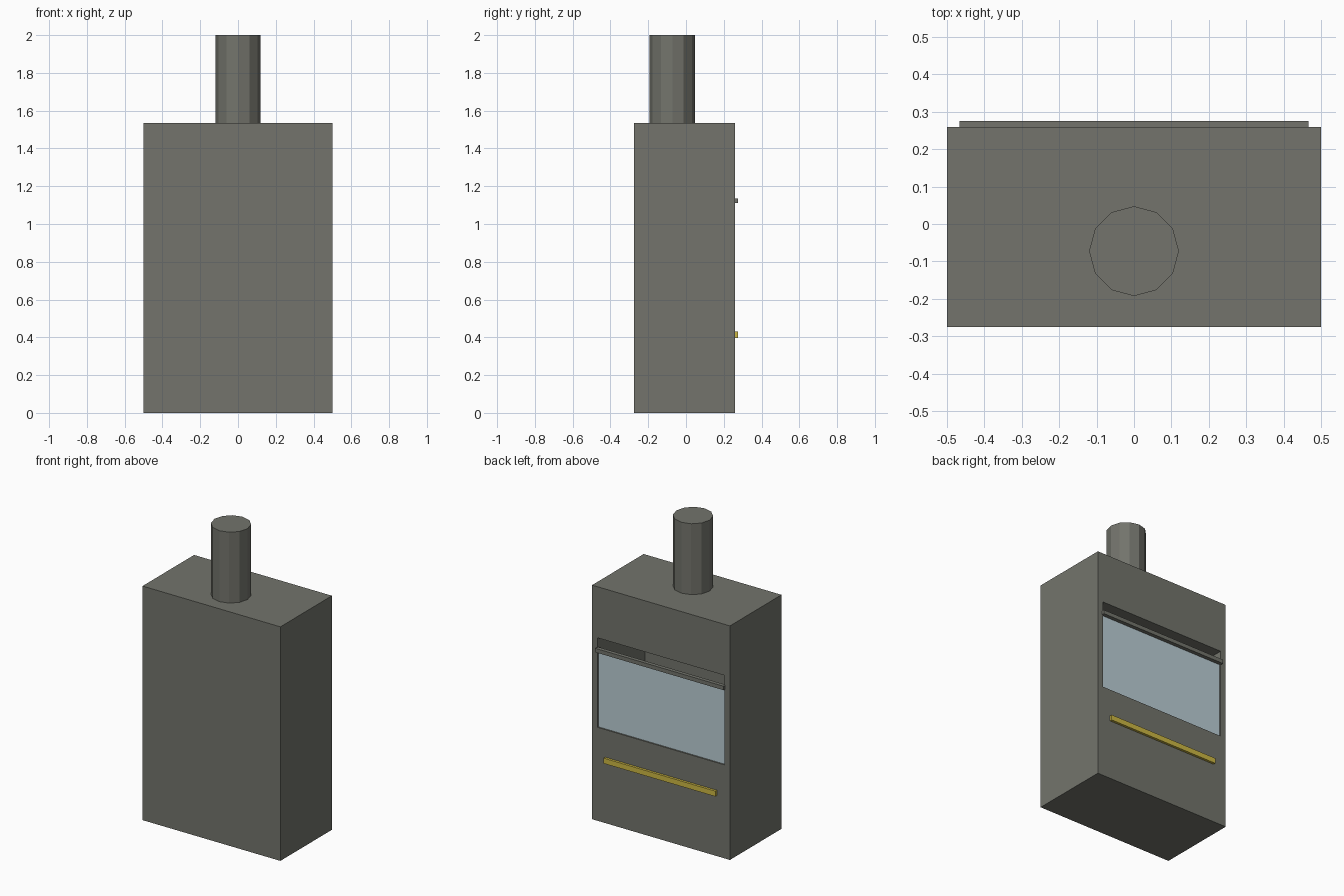
import bpy, bmesh

if "Cube" in bpy.data.objects:
    bpy.data.objects.remove(bpy.data.objects["Cube"])


def srgb(r, g, b):
    def lin(c):
        c /= 255
        return c / 12.92 if c <= 0.04045 else ((c + 0.055) / 1.055) ** 2.4
    return (lin(r), lin(g), lin(b), 1.0)


def material(name, rgb):
    m = bpy.data.materials.new(name)
    m.diffuse_color = srgb(*rgb)
    m.use_nodes = True
    m.node_tree.nodes["Principled BSDF"].inputs["Base Color"].default_value = m.diffuse_color
    return m


STEEL = material("warm grey metal", (115, 116, 108))
GLASS = material("pale blue glass", (187, 206, 213))
BRASS = material("brass", (205, 184, 68))


def finish(name, bm, mat):
    bmesh.ops.recalc_face_normals(bm, faces=bm.faces)
    me = bpy.data.meshes.new(name)
    bm.to_mesh(me)
    bm.free()
    me.materials.append(mat)
    ob = bpy.data.objects.new(name, me)
    bpy.context.collection.objects.link(ob)
    return ob


def box_bm(x, y, z):
    """Box from (min, max) ranges on each axis."""
    bm = bmesh.new()
    bmesh.ops.create_cube(bm, size=1)
    for v in bm.verts:
        v.co = [r[0] if c < 0 else r[1] for c, r in zip(v.co, (x, y, z))]
    return bm


def box(name, x, y, z, mat):
    return finish(name, box_bm(x, y, z), mat)


BACK = 0.259          # y of the face with the opening
TOP = 1.535           # cabinet height
OPEN_X, OPEN_Z = (-0.461, 0.461), (0.613, 1.2)

# Cabinet with a deep chamber sunk into its +y face
bm = box_bm((-0.5, 0.5), (-0.275, BACK), (0, TOP))
bm.normal_update()
face = max(bm.faces, key=lambda f: f.normal.y)
bmesh.ops.inset_individual(bm, faces=[face], thickness=0.03)
for v in face.verts:
    v.co.x = OPEN_X[0] if v.co.x < 0 else OPEN_X[1]
    v.co.z = OPEN_Z[0] if v.co.z < TOP / 2 else OPEN_Z[1]
inner = bmesh.ops.extrude_discrete_faces(bm, faces=[face])["faces"][0]
for v in inner.verts:
    v.co.y = -0.232
finish("cabinet", bm, STEEL)

# Sliding glass sash, left slightly open at the top
box("glass_sash", OPEN_X, (0.242, 0.25), (OPEN_Z[0], 1.124), GLASS)

# Sash handle and brass rail
box("sash_handle", (-0.466, 0.466), (0.25, 0.275), (1.11, 1.136), STEEL)
box("brass_rail", (-0.405, 0.405), (BACK, 0.275), (0.397, 0.432), BRASS)

# Twelve-sided exhaust flue
bm = bmesh.new()
bmesh.ops.create_cone(bm, cap_ends=True, segments=12, radius1=0.12,
                      radius2=0.12, depth=2 - TOP)
bmesh.ops.translate(bm, verts=bm.verts, vec=(0, -0.0725, (2 + TOP) / 2))
finish("exhaust_flue", bm, STEEL)
